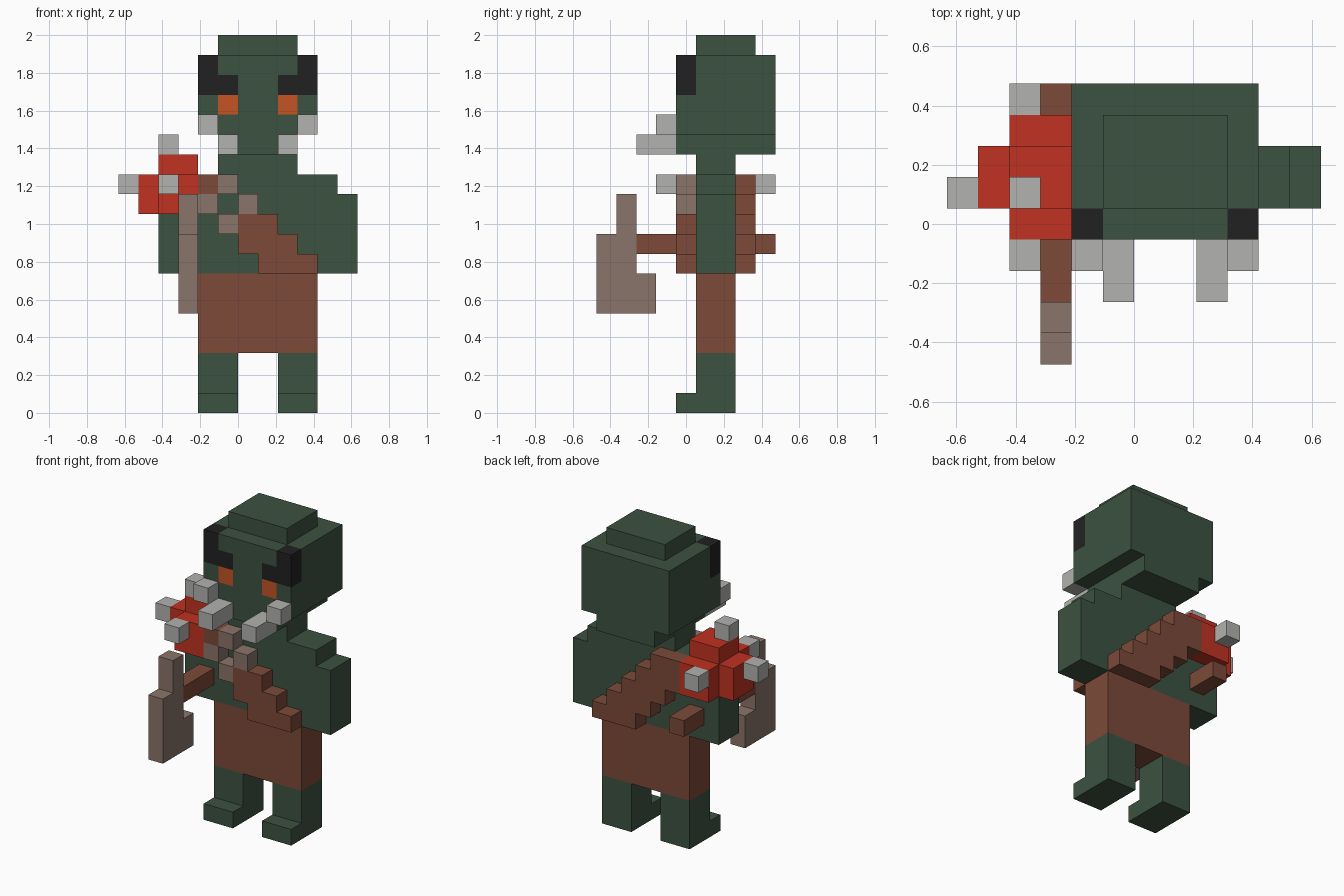
import bpy, bmesh
from mathutils import Vector

if "Cube" in bpy.data.objects:
    bpy.data.objects.remove(bpy.data.objects["Cube"])

U = 2 / 19                      # edge of one block
ORIGIN = Vector((-6, -4.5, 0))  # grid corner, in blocks


def lin(c):
    c /= 255
    return c / 12.92 if c <= 0.04045 else ((c + 0.055) / 1.055) ** 2.4


def material(name, rgb):
    m = bpy.data.materials.new(name)
    m.use_nodes = True
    col = [lin(c) for c in rgb] + [1]
    m.diffuse_color = col
    bsdf = m.node_tree.nodes["Principled BSDF"]
    bsdf.inputs["Base Color"].default_value = col
    bsdf.inputs["Roughness"].default_value = 0.9
    return m


GREEN = material("green skin", (60, 82, 64))
BROWN = material("brown leather", (124, 74, 57))
TAUPE = material("taupe stone", (138, 117, 106))
RED = material("red armour", (192, 50, 33))
GREY = material("pale bone", (178, 178, 176))
BLACK = material("black brow", (33, 33, 33))
ORANGE = material("orange eye", (196, 84, 34))

SIDES = [Vector(d) for d in
         ((1, 0, 0), (-1, 0, 0), (0, 1, 0), (0, -1, 0), (0, 0, 1), (0, 0, -1))]


def cells(box):
    x0, x1, y0, y1, z0, z1 = box
    return [(x, y, z) for x in range(x0, x1) for y in range(y0, y1) for z in range(z0, z1)]


def part(name, *layers):
    """Join boxes (x0, x1, y0, y1, z0, z1) into one shell; later layers repaint blocks."""
    filled, mats = {}, []
    for mat, boxes in layers:
        if mat not in mats:
            mats.append(mat)
        for box in boxes:
            for c in cells(box):
                filled[c] = mats.index(mat)
    bm = bmesh.new()
    for c, index in filled.items():
        for n in SIDES:
            if tuple(int(a + b) for a, b in zip(c, n)) in filled:
                continue
            a = Vector((abs(n.y), abs(n.z), abs(n.x))) / 2
            b = n.cross(a)
            mid = Vector(c) + Vector((0.5, 0.5, 0.5)) + n / 2 + ORIGIN
            quad = [mid - a - b, mid + a - b, mid + a + b, mid - a + b]
            f = bm.faces.new([bm.verts.new(v * U) for v in quad])
            f.material_index = index
    bmesh.ops.remove_doubles(bm, verts=bm.verts[:], dist=1e-4)
    # Merge neighbouring flat faces of the same colour
    bmesh.ops.dissolve_limit(bm, angle_limit=0.01, verts=bm.verts[:],
                             edges=bm.edges[:], delimit={'MATERIAL'})
    bm.normal_update()
    me = bpy.data.meshes.new(name)
    bm.to_mesh(me)
    bm.free()
    for m in mats:
        me.materials.append(m)
    ob = bpy.data.objects.new(name, me)
    bpy.context.collection.objects.link(ob)
    return ob


def both(box):
    """A box and its mirror image about the body's middle (x = 7)."""
    return [box, (14 - box[1], 14 - box[0]) + tuple(box[2:])]


# Legs with feet
for side, box in zip(("right", "left"), both((4, 6, 5, 7, 0, 3))):
    foot = (box[0], box[1], 4, 5, 0, 1)
    part(side + "_leg", (GREEN, [box, foot]))

# Kilt, torso with neck, and arms
part("kilt", (BROWN, [(4, 10, 5, 7, 3, 7)]))
part("torso_and_arms", (GREEN, [
    (4, 11, 5, 7, 7, 12), (5, 9, 5, 7, 12, 13),
    (11, 12, 5, 7, 7, 11), (2, 4, 5, 7, 7, 10)]))

# Head: skull, narrow jaw and crown, with brows and eyes as coloured blocks
part("head",
     (GREEN, [(4, 10, 4, 9, 14, 18), (5, 9, 4, 9, 13, 14), (5, 9, 5, 8, 18, 19)]),
     (BLACK, both((4, 6, 4, 5, 16, 17)) + both((4, 5, 4, 5, 17, 18))),
     (ORANGE, both((5, 6, 4, 5, 15, 16))))

# Tusks
for side, low, high in zip(("right", "left"), both((5, 6, 2, 4, 13, 14)),
                           both((4, 5, 3, 4, 14, 15))):
    part(side + "_lower_tusk", (GREY, [low]))
    part(side + "_upper_tusk", (GREY, [high]))

# Diagonal strap, front and back
rows = [(7, 10, 7), (6, 9, 8), (5, 8, 9), (4, 7, 10), (4, 6, 11)]
part("back_strap", (BROWN, [(a, b, 7, 8, z, z + 1) for a, b, z in rows]))
part("front_strap", (BROWN, [
    (7, 10, 4, 5, 7, 8), (6, 9, 4, 5, 8, 9), (6, 8, 4, 5, 9, 10), (4, 5, 4, 5, 11, 12)]))
part("strap_ring", (TAUPE, [(x, x + 1, 4, 5, z, z + 1)
                            for x, z in ((5, 11), (4, 10), (6, 10), (5, 9))]))

# Shoulder guard and its spikes
part("shoulder_guard", (RED, [
    (2, 4, 4, 8, 10, 12), (1, 2, 5, 7, 10, 12), (2, 4, 5, 7, 12, 13)]))
for name, (x, y, z) in {"top": (2, 5, 13), "outer": (0, 5, 11),
                        "front": (2, 3, 11), "back": (2, 8, 11)}.items():
    part(name + "_spike", (GREY, [(x, x + 1, y, y + 1, z, z + 1)]))

# Axe
part("axe_handle", (BROWN, [(3, 4, 2, 5, 8, 9), (3, 4, 7, 9, 8, 9)]))
part("axe_head", (TAUPE, [
    (3, 4, 0, 2, 5, 9), (3, 4, 1, 2, 9, 11), (3, 4, 2, 3, 5, 7)]))
